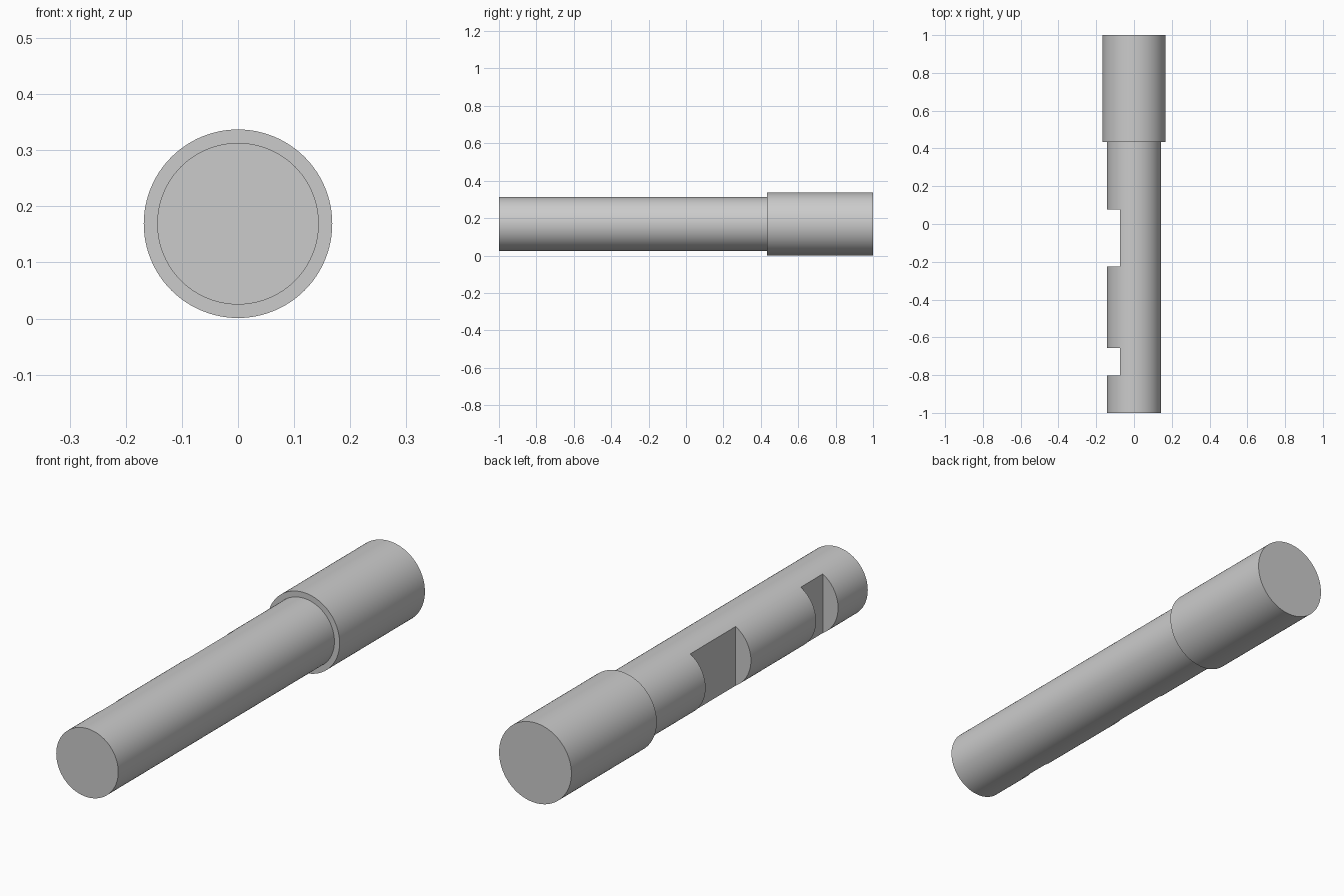
import bpy, bmesh, math
from mathutils import Matrix, Vector

cube = bpy.data.objects.get("Cube")
if cube:
    bpy.data.objects.remove(cube, do_unlink=True)

SEGMENTS = 96
AXIS_Z = 0.169
SHANK_R, HEAD_R = 0.144, 0.168
FRONT, STEP, BACK = -1.0, 0.434, 1.0
FLAT_X = -0.073                        # depth of the notch floors
NOTCHES = [(-0.803, -0.657), (-0.225, 0.076)]

steel = bpy.data.materials.new("steel grey")
steel.use_nodes = True
colour = (0.6, 0.6, 0.6, 1.0)
steel.diffuse_color = colour
steel.node_tree.nodes["Principled BSDF"].inputs["Base Color"].default_value = colour


def add_object(name, bm):
    bmesh.ops.recalc_face_normals(bm, faces=bm.faces)
    mesh = bpy.data.meshes.new(name)
    bm.to_mesh(mesh)
    bm.free()
    mesh.materials.append(steel)
    obj = bpy.data.objects.new(name, mesh)
    bpy.context.collection.objects.link(obj)
    return obj


# Stepped pin: rings along y joined by side walls, closed by flat end caps
bm = bmesh.new()
rings = []
for radius, y in [(SHANK_R, FRONT), (SHANK_R, STEP), (HEAD_R, STEP), (HEAD_R, BACK)]:
    angles = [2 * math.pi * i / SEGMENTS for i in range(SEGMENTS)]
    rings.append([bm.verts.new((radius * math.cos(a), y, AXIS_Z + radius * math.sin(a)))
                  for a in angles])
for lower, upper in zip(rings, rings[1:]):
    for i in range(SEGMENTS):
        j = (i + 1) % SEGMENTS
        bm.faces.new((lower[i], lower[j], upper[j], upper[i]))
bm.faces.new(rings[0])
bm.faces.new(rings[-1])
pin = add_object("stepped_pin", bm)

# Two flat-bottomed notches cut into one side of the shank
bpy.context.view_layer.objects.active = pin
pin.select_set(True)
for start, end in NOTCHES:
    bm = bmesh.new()
    place = Matrix.Translation(Vector((FLAT_X - 0.25, (start + end) / 2, AXIS_Z)))
    size = Matrix.Diagonal((0.5, end - start, 0.5, 1.0))
    bmesh.ops.create_cube(bm, size=1.0, matrix=place @ size)
    cutter = add_object("notch_cutter", bm)
    cutter.hide_render = True
    cut = pin.modifiers.new("notch", 'BOOLEAN')
    cut.operation = 'DIFFERENCE'
    cut.solver = 'EXACT'
    cut.object = cutter
    bpy.ops.object.modifier_apply(modifier=cut.name)
    bpy.data.objects.remove(cutter, do_unlink=True)

# Smooth round walls with crisp rims
bpy.ops.object.select_all(action='DESELECT')
pin.select_set(True)
bpy.context.view_layer.objects.active = pin
bpy.ops.object.shade_smooth_by_angle(angle=math.radians(30))
